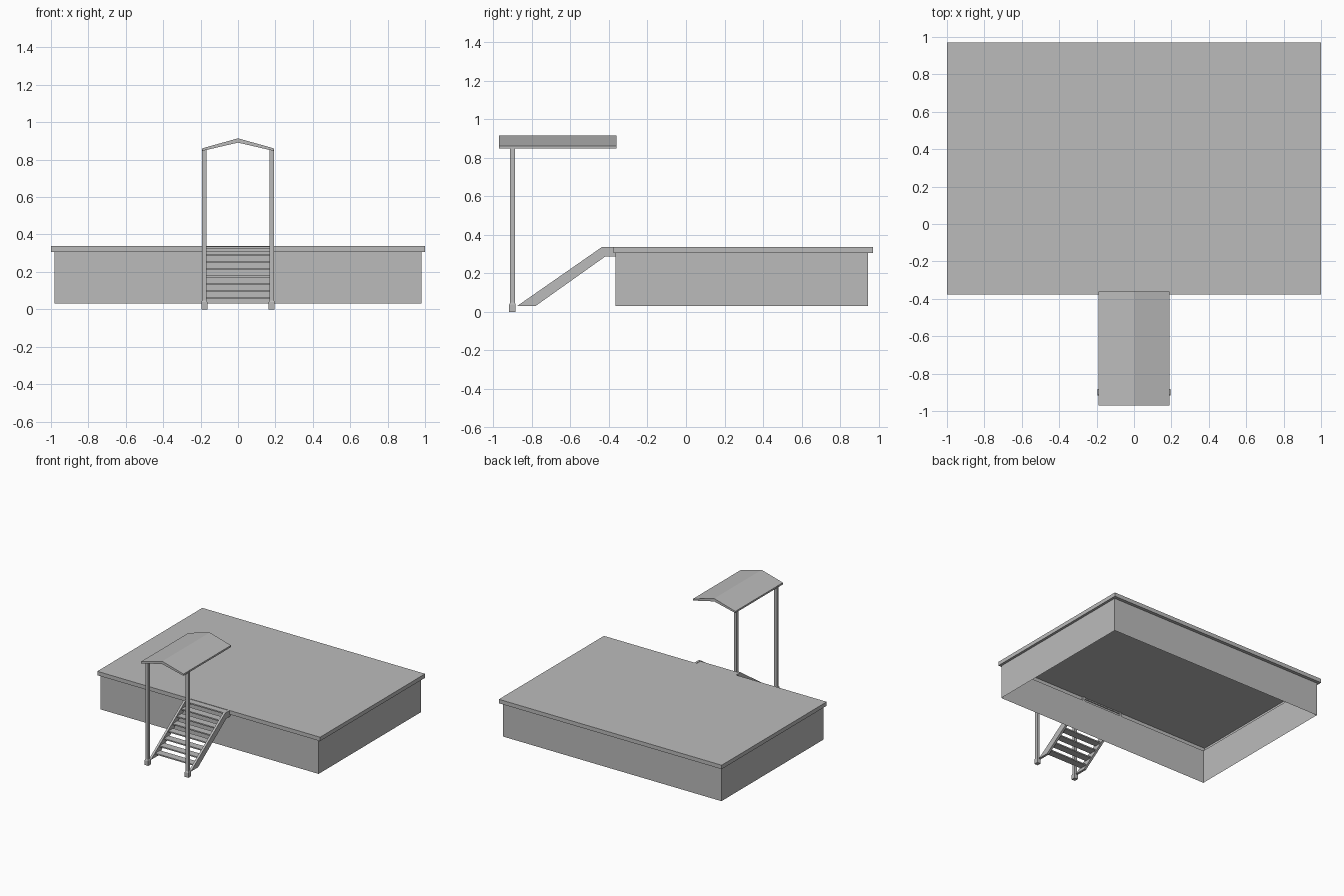
import bpy
import bmesh

cube = bpy.data.objects.get("Cube")
if cube:
    bpy.data.objects.remove(cube, do_unlink=True)

grey = bpy.data.materials.new("plain_grey")
grey.use_nodes = True
grey.diffuse_color = (0.5, 0.5, 0.5, 1)
grey.node_tree.nodes["Principled BSDF"].inputs["Base Color"].default_value = (0.5, 0.5, 0.5, 1)


def finish(name, bm):
    bmesh.ops.recalc_face_normals(bm, faces=bm.faces[:])
    mesh = bpy.data.meshes.new(name)
    bm.to_mesh(mesh)
    bm.free()
    mesh.materials.append(grey)
    obj = bpy.data.objects.new(name, mesh)
    bpy.context.collection.objects.link(obj)
    return obj


def rect(x0, x1, y0, y1, z):
    return [(x0, y0, z), (x1, y0, z), (x1, y1, z), (x0, y1, z)]


def loft(name, loops, cap_start=True, cap_end=True):
    """Join matching loops of points into a skin."""
    bm = bmesh.new()
    rings = [[bm.verts.new(p) for p in loop] for loop in loops]
    for a, b in zip(rings, rings[1:]):
        for i in range(len(a)):
            j = (i + 1) % len(a)
            bm.faces.new((a[i], a[j], b[j], b[i]))
    if cap_start:
        bm.faces.new(rings[0][::-1])
    if cap_end:
        bm.faces.new(rings[-1])
    return finish(name, bm)


def box(name, x0, x1, y0, y1, z0, z1):
    return loft(name, [rect(x0, x1, y0, y1, z0), rect(x0, x1, y0, y1, z1)])


# Platform: hollow skirt, small overhanging lip and deck top, open underneath
skirt = (-0.98, 0.98, -0.366, 0.945)
deck = (-1, 1, -0.376, 0.971)
loft("platform", [rect(*skirt, 0.031), rect(*skirt, 0.306),
                  rect(*deck, 0.306), rect(*deck, 0.338)], cap_start=False)

# Canopy: shallow gabled sheet running front to back
gable = [(-0.19, 0.847), (0, 0.891), (0.19, 0.847),
         (0.19, 0.861), (0, 0.914), (-0.19, 0.861)]
loft("canopy_roof", [[(x, y, z) for x, z in gable] for y in (-0.971, -0.361)])

# Stair side profile in y and z
side = [(-0.875, 0.031), (-0.78, 0.031), (-0.418, 0.288),
        (-0.366, 0.288), (-0.366, 0.338), (-0.434, 0.338)]

for label, s in (("left", 1), ("right", -1)):
    # Canopy post with a chamfered foot
    x0, x1 = sorted((s * 0.169, s * 0.193))
    box(label + "_post", x0, x1, -0.912, -0.888, 0.04, 0.855)
    f0, f1 = sorted((s * 0.164, s * 0.196))
    loft(label + "_post_foot", [rect(f0, f1, -0.917, -0.883, 0),
                                rect(f0, f1, -0.917, -0.883, 0.038),
                                rect(x0, x1, -0.912, -0.888, 0.048)])
    # Stair stringer
    loft(label + "_stringer", [[(s * x, y, z) for y, z in side] for x in (0.17, 0.188)])

# Treads climbing between the stringers
for i in range(8):
    z = 0.064 + i * 0.0387
    y = -0.835 + (z - 0.031) / 0.696
    box("tread_%d" % (i + 1), -0.17, 0.17, y - 0.03, y + 0.03, z - 0.01, z)
